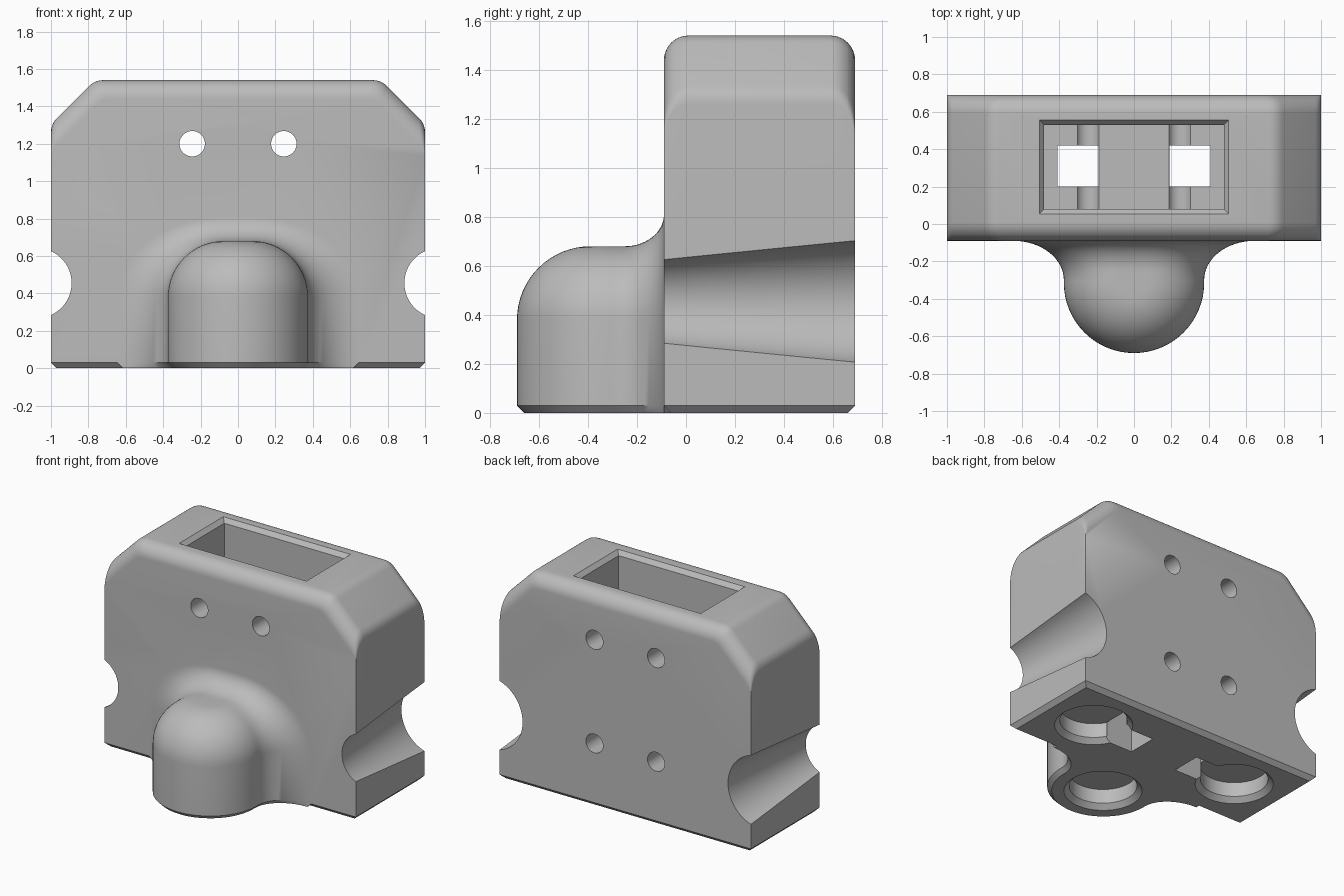
import bpy, bmesh, math
from math import sin, cos, pi, sqrt

cube = bpy.data.objects.get("Cube")
if cube:
    bpy.data.objects.remove(cube, do_unlink=True)

GREY = (0.5, 0.5, 0.5, 1)
mat = bpy.data.materials.new("plain grey")
mat.use_nodes = True
mat.diffuse_color = GREY
mat.node_tree.nodes["Principled BSDF"].inputs["Base Color"].default_value = GREY

FRONT, BACK, TOP = -0.09, 0.69, 1.54
EDGE = 0.03            # bottom chamfer
ROUND = 0.10           # rounding of the upper front and back edges


def loft(name, rings):
    """Solid skinned through closed rings of equal point count."""
    bm = bmesh.new()
    loops = [[bm.verts.new(p) for p in ring] for ring in rings]
    for a, b in zip(loops, loops[1:]):
        for i in range(len(a)):
            j = (i + 1) % len(a)
            bm.faces.new((a[i], a[j], b[j], b[i]))
    bm.faces.new(loops[0])
    bm.faces.new(loops[-1])
    bmesh.ops.recalc_face_normals(bm, faces=bm.faces)
    mesh = bpy.data.meshes.new(name)
    bm.to_mesh(mesh)
    bm.free()
    mesh.materials.append(mat)
    ob = bpy.data.objects.new(name, mesh)
    bpy.context.collection.objects.link(ob)
    return ob


def combine(target, other, operation):
    mod = target.modifiers.new("cut", "BOOLEAN")
    mod.object, mod.operation, mod.solver = other, operation, "EXACT"
    bpy.context.view_layer.objects.active = target
    bpy.ops.object.modifier_apply(modifier=mod.name)
    bpy.data.objects.remove(other, do_unlink=True)


def mirrored(half, y):
    """Right-hand profile plus its mirror image, placed at depth y."""
    pts = half + [(-x, z) for x, z in reversed(half)]
    return [(x, y, z) for x, z in pts]


def soften(before, corner, after, steps=6):
    """Short curve that rounds a profile corner."""
    out = []
    for i in range(steps + 1):
        t = i / steps
        out.append(tuple((1 - t) ** 2 * a + 2 * t * (1 - t) * c + t * t * b
                         for a, c, b in zip(before, corner, after)))
    return out


def lathe(name, profile, x, y, segments=64):
    """Solid of revolution about a vertical axis; profile is (radius, z)."""
    return loft(name, [[(x + r * cos(2 * pi * i / segments),
                         y + r * sin(2 * pi * i / segments), z)
                        for i in range(segments)] for r, z in profile])


def rod(name, x, z, y0, y1, r0, r1, segments=48):
    """Round or tapered rod along y."""
    return loft(name, [[(x + r * cos(2 * pi * i / segments), y,
                         z + r * sin(2 * pi * i / segments))
                        for i in range(segments)] for y, r in ((y0, r0), (y1, r1))])


def block(name, sections):
    """Stack of rectangles given as (x0, x1, y0, y1, z)."""
    return loft(name, [[(a, c, z), (b, c, z), (b, d, z), (a, d, z)]
                       for a, b, c, d, z in sections])


# Main body: sloped shoulders, rounded upper edges, chamfered base
def body_half(t):
    d = ROUND - sqrt(max(0, ROUND ** 2 - (ROUND - min(t, ROUND)) ** 2))
    base = min(max(0, EDGE - t), EDGE - 0.0002)
    top, slope, k = TOP - d, 2.305 - d * sqrt(2), 0.045
    zs, xs, s = slope - 1, slope - top, k * 0.707
    return ([(1 - EDGE + base, base), (1, EDGE)]
            + soften((1, zs - k), (1, zs), (1 - s, zs + s))
            + soften((xs + s, top - s), (xs, top), (xs - k, top)))


steps = sorted([ROUND * (1 - cos(i * pi / 20)) for i in range(11)] + [EDGE])
depths = [(t, FRONT + t) for t in steps] + [(t, BACK - t) for t in reversed(steps)]
body = loft("body", [mirrored(body_half(t), y) for t, y in depths])

# Front boss: domed post with a flared blend into the body
RAD, CAP, HIGH, POST_Y = 0.375, 0.30, 0.68, -0.315


def boss_half(ex, ez):
    w, top, rx, rz = RAD + ex, HIGH + ez, CAP + ex, CAP + ez
    arc = [(w - rx + rx * cos(i * pi / 32), top - rz + rz * sin(i * pi / 32))
           for i in range(17)]
    return [(w - EDGE, 0), (w, EDGE)] + arc


def flare(y, length, size):
    u = min(1, max(0, (y - FRONT + length) / length))
    return size * (1 - sqrt(1 - u * u))


ys = [POST_Y] + [FRONT - 0.21 * (1 - sin(i * pi / 32)) for i in range(17)] + [0.05]
blend = loft("boss_blend", [mirrored(boss_half(flare(y, 0.21, 0.27),
                                               flare(y, 0.16, 0.13)), y) for y in ys])
post = lathe("boss_post", boss_half(0, 0), 0, POST_Y)
combine(body, blend, "UNION")
combine(body, post, "UNION")

# Deep pocket opening at the top, with a bevelled lip
combine(body, block("pocket", [(-0.48, 0.48, 0.08, 0.53, 0.42),
                               (-0.48, 0.48, 0.08, 0.53, TOP - 0.03),
                               (-0.515, 0.515, 0.045, 0.565, TOP + 0.01)]), "DIFFERENCE")


# Round recess in the underside with a bevelled mouth
def recess(x, y):
    combine(body, lathe("recess", [(0.27, -0.01), (0.225, 0.035), (0.225, 0.14)], x, y),
            "DIFFERENCE")


recess(0, -0.32)
for side in (-1, 1):
    recess(side * 0.61, 0.31)
    # Square shaft from the pocket through the base
    x0, x1 = sorted((side * 0.19, side * 0.41))
    combine(body, block("shaft", [(x0, x1, 0.2, 0.42, -0.1), (x0, x1, 0.2, 0.42, 0.6)]),
            "DIFFERENCE")
    # Pin holes: upper pair runs right through, lower pair opens at the back
    combine(body, rod("upper_hole", side * 0.245, 1.2, -0.3, 0.9, 0.068, 0.068), "DIFFERENCE")
    combine(body, rod("lower_hole", side * 0.245, 0.455, -0.03, 0.9, 0.068, 0.068), "DIFFERENCE")
    # Tapered groove along the side
    combine(body, rod("side_groove", side * 1.077, 0.455, FRONT - 0.1, BACK + 0.1,
                      0.178, 0.269, 96), "DIFFERENCE")

bpy.ops.object.select_all(action="DESELECT")
body.select_set(True)
bpy.context.view_layer.objects.active = body
bpy.ops.object.shade_smooth_by_angle(angle=math.radians(30))
